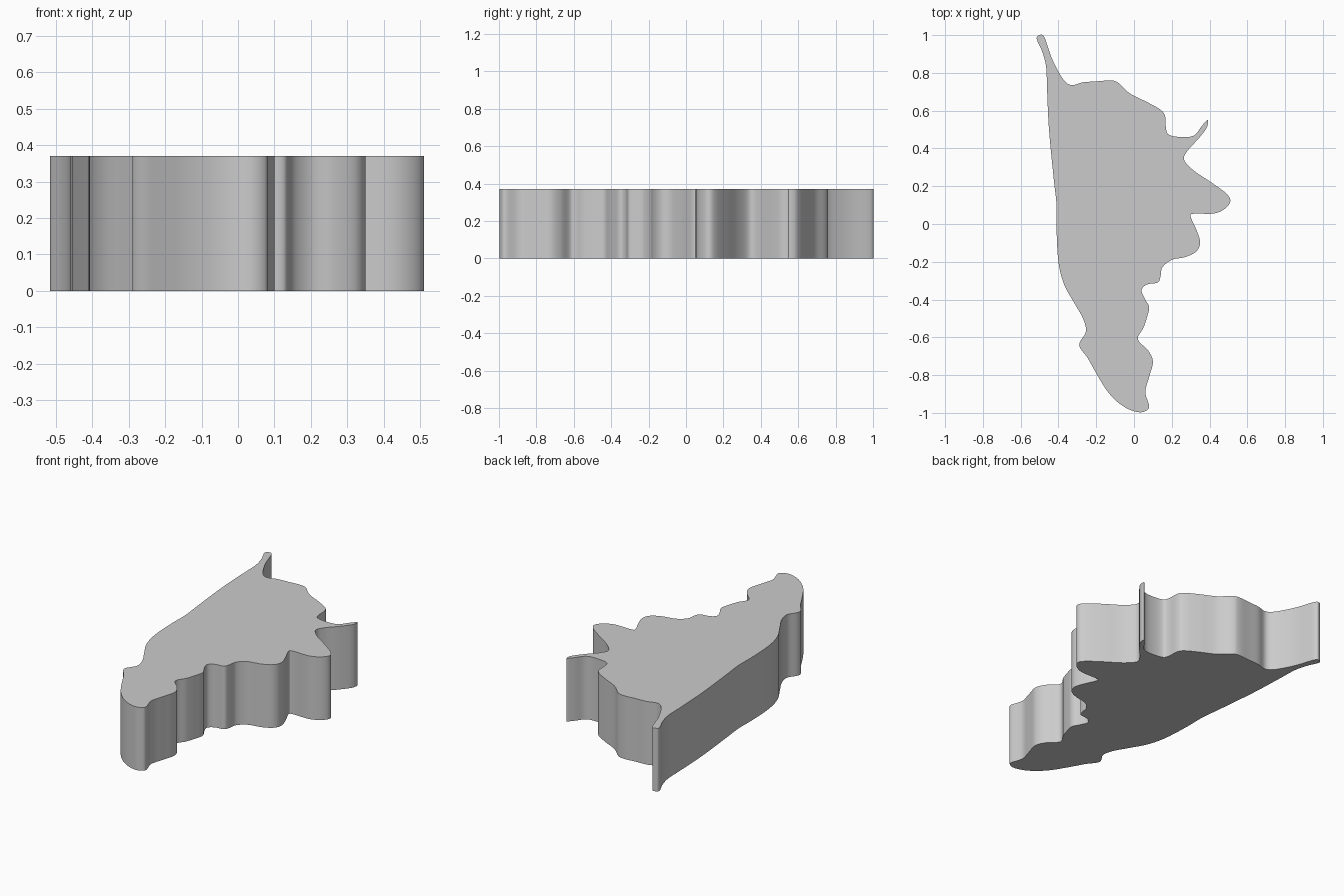
import bpy
import bmesh
from mathutils import Vector

default_cube = bpy.data.objects.get("Cube")
if default_cube:
    bpy.data.objects.remove(default_cube, do_unlink=True)

HEIGHT = 0.37
STEPS = 6

# Outline control points in hundredths of a unit, counter-clockwise from the back spike
OUTLINE = [
    (-50, 100), (-51.5, 98), (-48.5, 91), (-46.5, 83), (-46, 71), (-45, 50),
    (-42.5, 24), (-41, 10), (-41, -3), (-40, -20), (-37, -32), (-31.5, -42),
    (-27, -50), (-25.5, -57), (-29, -64), (-24.5, -71), (-20, -79), (-14.5, -88),
    (-9, -94), (-3, -98), (3, -99.7), (7, -98.5), (8, -96), (6, -89),
    (8, -81), (10, -73), (7.5, -67), (2, -61), (5, -55), (7, -49),
    (8, -44), (6, -40), (4, -35), (7, -32), (12.5, -31), (14, -28),
    (15, -23), (20, -19), (27, -17.5), (33, -14.5), (35, -9.5), (33, -3),
    (30, 4), (32, 5.5), (42, 5.5), (48, 8), (51, 12), (49, 16),
    (41, 22), (32, 28), (26.5, 34), (28.5, 39), (34, 45), (38.5, 51),
    (39, 55), (36, 52), (32, 47), (26, 46), (19, 47), (17, 50),
    (16.5, 57), (14, 60.5), (7, 64.5), (-2, 69), (-8, 74.5), (-12, 76),
    (-20, 75.5), (-27, 75), (-33, 73.5), (-37, 76), (-41, 82.5), (-44, 89),
    (-47.5, 99),
]


def smooth_closed_loop(points, steps):
    """Pass a closed Catmull-Rom spline through the control points."""
    loop = []
    count = len(points)
    for i in range(count):
        before, start, end, after = (points[(i + k) % count] for k in (-1, 0, 1, 2))
        leave = (end - before) / 2
        arrive = (after - start) / 2
        for step in range(steps):
            t = step / steps
            bend = 3 * t * t - 2 * t ** 3
            loop.append(start * (1 - bend) + end * bend
                        + leave * (t ** 3 - 2 * t * t + t)
                        + arrive * (t ** 3 - t * t))
    return loop


def make_material(name, colour):
    material = bpy.data.materials.new(name)
    material.use_nodes = True
    material.diffuse_color = colour
    shader = next(n for n in material.node_tree.nodes if n.type == "BSDF_PRINCIPLED")
    shader.inputs["Base Color"].default_value = colour
    return material


def make_slab(name, outline, height, material):
    """Fill the outline and raise it into a solid with vertical walls."""
    bm = bmesh.new()
    base = bm.faces.new([bm.verts.new((p.x, p.y, 0)) for p in outline])
    raised = bmesh.ops.extrude_face_region(bm, geom=[base], use_keep_orig=True)
    top_verts = [v for v in raised["geom"] if isinstance(v, bmesh.types.BMVert)]
    bmesh.ops.translate(bm, verts=top_verts, vec=(0, 0, height))
    bmesh.ops.recalc_face_normals(bm, faces=bm.faces)
    caps = [f for f in bm.faces if len(f.verts) > 4]
    bmesh.ops.triangulate(bm, faces=caps)
    mesh = bpy.data.meshes.new(name)
    bm.to_mesh(mesh)
    bm.free()
    mesh.materials.append(material)
    slab = bpy.data.objects.new(name, mesh)
    bpy.context.collection.objects.link(slab)
    return slab


# Single slab with a wavy edge
grey = make_material("plain grey", (0.6, 0.6, 0.6, 1))
edge = smooth_closed_loop([Vector(p) / 100 for p in OUTLINE], STEPS)
slab = make_slab("wavy_slab", edge, HEIGHT, grey)

# Smooth walls, sharp rims
bpy.ops.object.select_all(action="DESELECT")
slab.select_set(True)
bpy.context.view_layer.objects.active = slab
bpy.ops.object.shade_smooth_by_angle(angle=0.6)
